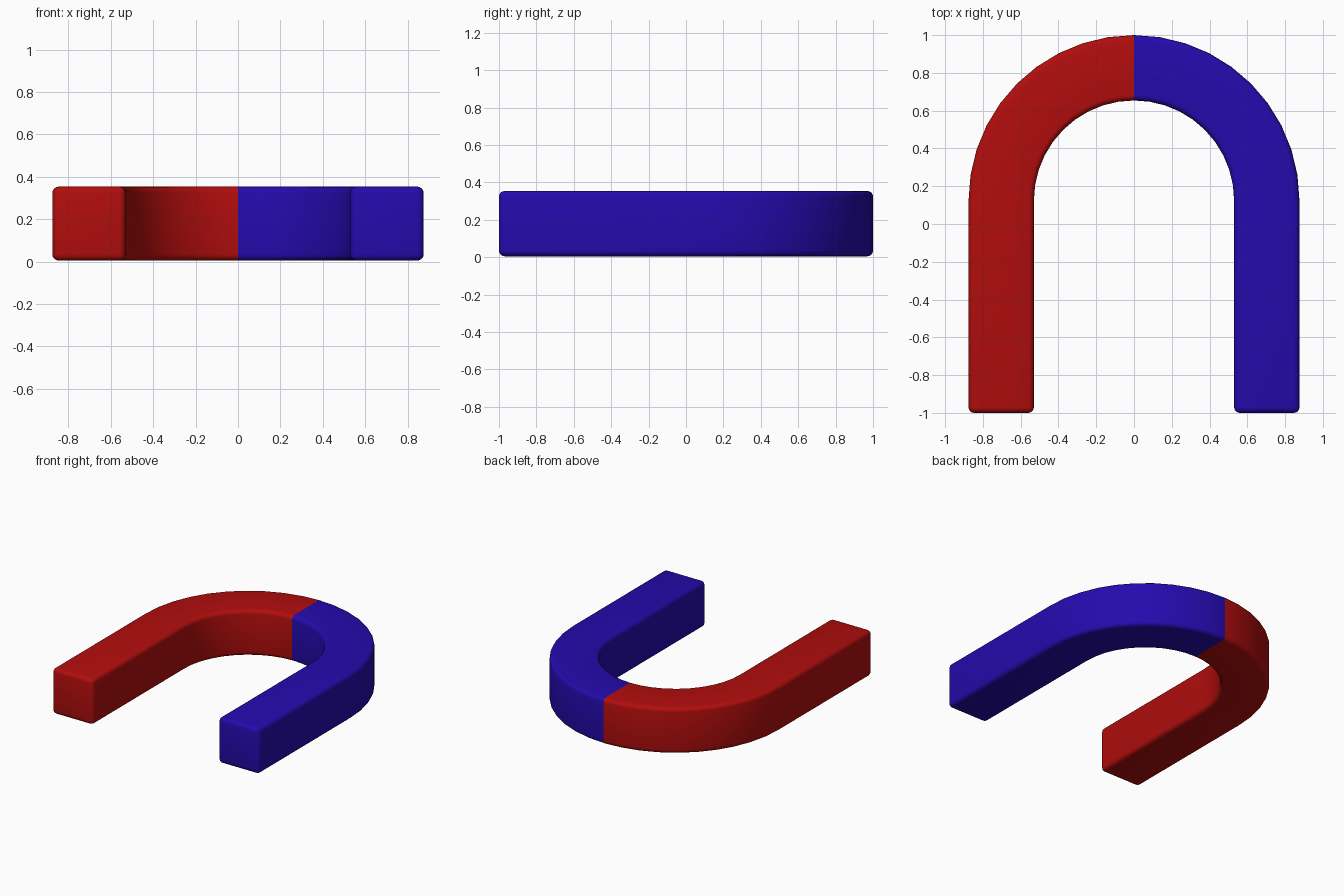
import bpy, bmesh, math

if "Cube" in bpy.data.objects:
    bpy.data.objects.remove(bpy.data.objects["Cube"])

INNER, OUTER = 0.53, 0.876      # arm edges / arc radii
CY, Y_END = 0.124, -1.0         # arc centre and tip of the arms
Z0, Z1 = 0.005, 0.354
STEPS = 20                      # arc segments, 9 degrees each


def material(name, colour):
    m = bpy.data.materials.new(name)
    m.diffuse_color = (*colour, 1)
    m.use_nodes = True
    m.node_tree.nodes["Principled BSDF"].inputs["Base Color"].default_value = m.diffuse_color
    return m


# path stations: (angle, y offset) from the right tip round to the left tip
stations = [(0.0, Y_END)]
stations += [(math.pi * i / STEPS, CY) for i in range(STEPS + 1)]
stations += [(math.pi, Y_END)]

# sweep a rectangular section along the U
bm = bmesh.new()
rings = []
for a, y in stations:
    c, s = math.cos(a), math.sin(a)
    rings.append([bm.verts.new((r * c, y + r * s, z))
                  for r, z in ((INNER, Z0), (OUTER, Z0), (OUTER, Z1), (INNER, Z1))])
for p, q in zip(rings, rings[1:]):
    for i in range(4):
        j = (i + 1) % 4
        bm.faces.new((p[i], p[j], q[j], q[i]))
bm.faces.new(rings[0])
bm.faces.new(rings[-1])
bmesh.ops.recalc_face_normals(bm, faces=bm.faces)

# round the long edges and the arm tips
sharp = [e for e in bm.edges if e.calc_face_angle(0) > math.radians(60)]
bmesh.ops.bevel(bm, geom=sharp, offset=0.03, segments=4, profile=0.5, affect='EDGES')

# left half red, right half blue
for f in bm.faces:
    f.material_index = 0 if f.calc_center_median().x < 0 else 1

mesh = bpy.data.meshes.new("horseshoe_magnet")
bm.to_mesh(mesh)
bm.free()
mesh.materials.append(material("red", (0.45, 0.004, 0.004)))
mesh.materials.append(material("blue", (0.018, 0.003, 0.42)))
magnet = bpy.data.objects.new("horseshoe_magnet", mesh)
bpy.context.collection.objects.link(magnet)
bpy.context.view_layer.objects.active = magnet
magnet.select_set(True)
bpy.ops.object.shade_smooth_by_angle(angle=math.radians(40))
